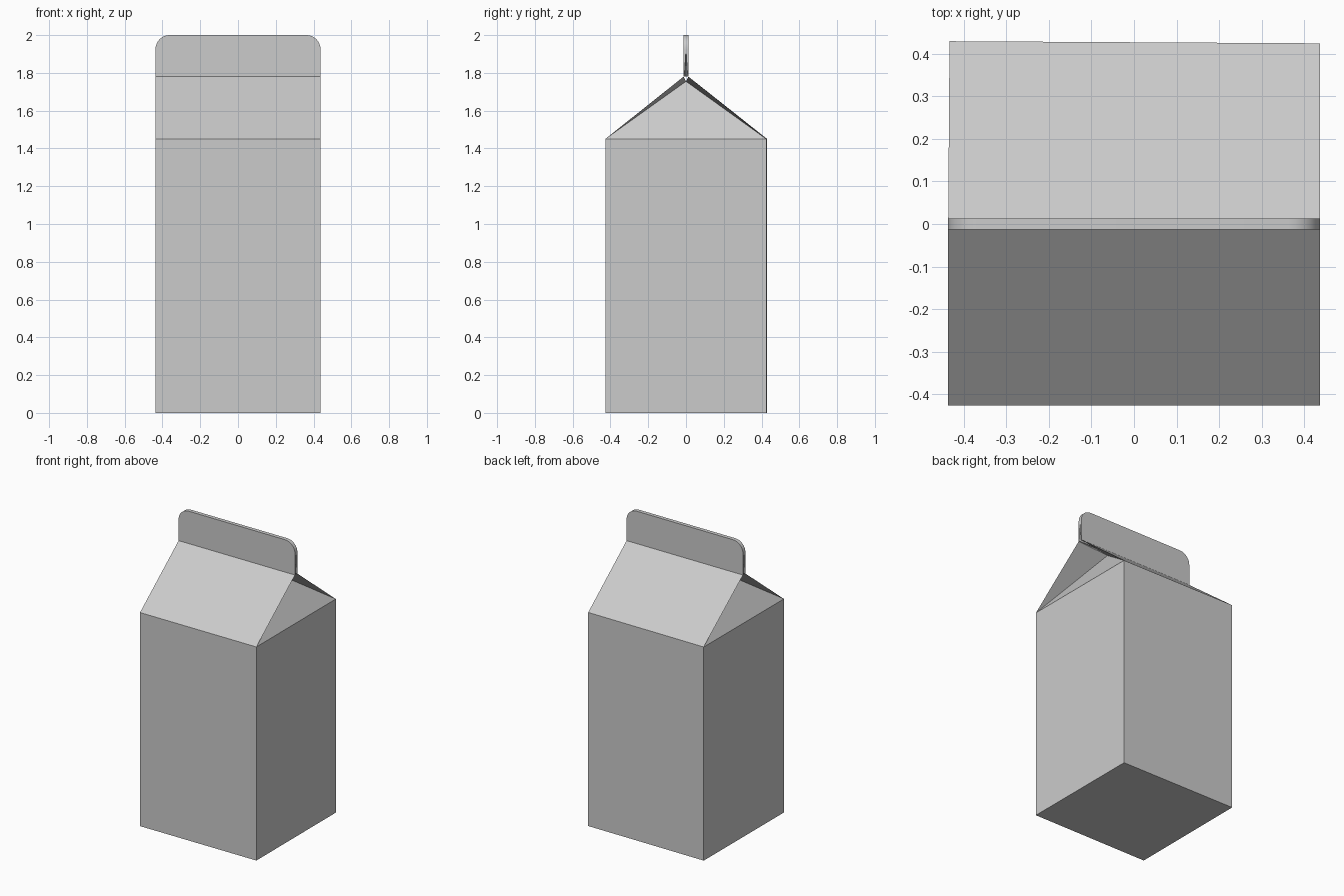
import bpy, bmesh
from math import sin, cos, pi

if "Cube" in bpy.data.objects:
    bpy.data.objects.remove(bpy.data.objects["Cube"])

HX, EAVE, RIDGE, TOP, T = 0.437, 1.45, 1.78, 2.0, 0.013
APEX = (0.215, 1.755)   # inner gusset point: x, z


def make(name, verts, faces):
    bm = bmesh.new()
    vs = [bm.verts.new(v) for v in verts]
    for f in faces:
        bm.faces.new([vs[i] for i in f])
    bmesh.ops.recalc_face_normals(bm, faces=bm.faces)
    me = bpy.data.meshes.new(name)
    bm.to_mesh(me)
    bm.free()
    ob = bpy.data.objects.new(name, me)
    bpy.context.collection.objects.link(ob)
    return ob


# carton shell: square body, sloped roof panels, end gussets folded inwards
plan = [(-HX, -0.427), (HX, -0.427), (HX, 0.425), (-0.434, 0.43)]
verts = [(x, y, 0) for x, y in plan] + [(x, y, EAVE) for x, y in plan]
verts += [(-HX, -T, RIDGE), (HX, -T, RIDGE), (HX, T, RIDGE), (-HX, T, RIDGE)]
verts += [(-APEX[0], 0, APEX[1]), (APEX[0], 0, APEX[1])]
faces = [(3, 2, 1, 0)] + [(i, (i + 1) % 4, (i + 1) % 4 + 4, i + 4) for i in range(4)]
faces += [(4, 5, 9, 8), (6, 7, 11, 10)]               # roof panels
faces += [(5, 6, 13), (7, 4, 12)]                     # gusset triangles
faces += [(5, 13, 9), (6, 10, 13), (4, 8, 12), (7, 12, 11)]   # folded flaps
faces += [(8, 9, 13, 12), (10, 11, 12, 13)]           # inside of the ridge
make("carton", verts, faces)

# sealed top fin with rounded upper corners
R = 0.075
prof = [(-HX, RIDGE), (HX, RIDGE)]
for cx, a0 in ((HX - R, 0), (R - HX, pi / 2)):
    for i in range(9):
        a = a0 + i * pi / 16
        prof.append((cx + R * cos(a), TOP - R + R * sin(a)))
n = len(prof)
verts = [(x, y, z) for y in (-T, T) for x, z in prof]
faces = [tuple(range(n)), tuple(range(2 * n - 1, n - 1, -1))]
faces += [(i, (i + 1) % n, (i + 1) % n + n, i + n) for i in range(n)]
fin = make("top_fin", verts, faces)

# narrow folded notch in each end of the fin
for s, side in ((-1, "left"), (1, "right")):
    cut = make("notch_cutter_" + side,
               [(s * 0.45, -0.01, 1.77), (s * 0.45, 0.01, 1.77),
                (s * 0.45, 0, 1.93), (s * APEX[0], 0, 1.77)],
               [(0, 1, 2), (0, 1, 3), (1, 2, 3), (2, 0, 3)])
    cut.hide_render = True
    cut.hide_set(True)
    mod = fin.modifiers.new("notch_" + side, 'BOOLEAN')
    mod.operation = 'DIFFERENCE'
    mod.solver = 'EXACT'
    mod.object = cut

bpy.context.view_layer.objects.active = fin
fin.select_set(True)
bpy.ops.object.shade_smooth_by_angle()
